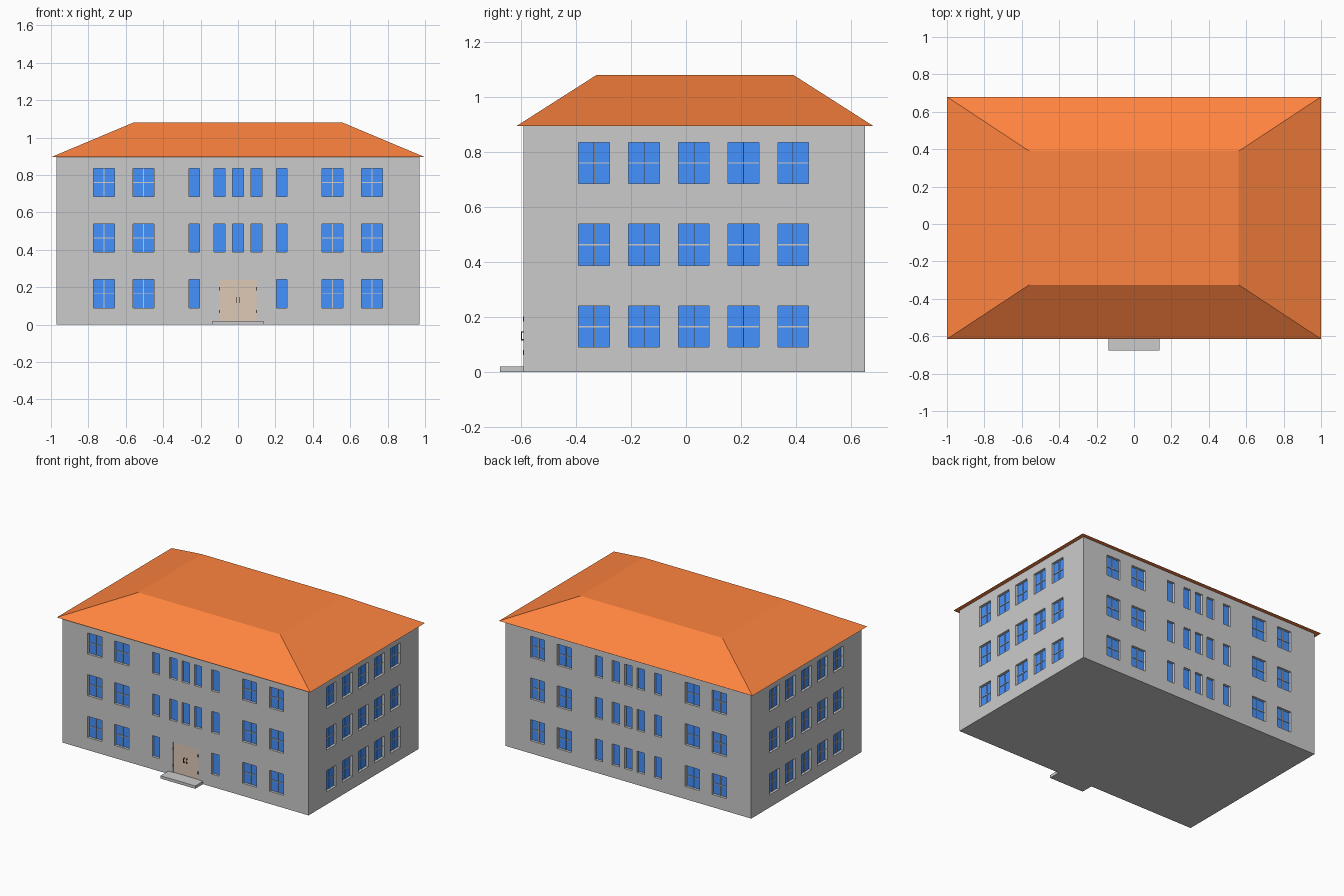
import bpy, bmesh
from mathutils import Vector, Matrix

if "Cube" in bpy.data.objects:
    bpy.data.objects.remove(bpy.data.objects["Cube"])

X, Y0, Y1, EAVE = 0.97, -0.59, 0.65, 0.895   # wall extents


def material(name, rgb):
    m = bpy.data.materials.new(name)
    m.diffuse_color = (*rgb, 1)
    m.use_nodes = True
    m.node_tree.nodes["Principled BSDF"].inputs["Base Color"].default_value = m.diffuse_color
    return m


RED = material("roof_red", (1.0, 0.23, 0.05))
BLUE = material("glass_blue", (0.06, 0.29, 1.0))
BROWN = material("door_brown", (0.74, 0.585, 0.47))
DARK = material("dark_metal", (0.08, 0.07, 0.06))


def box(bm, a, b):
    a, b = Vector(a), Vector(b)
    size = [abs(q - p) for p, q in zip(a, b)]
    bmesh.ops.create_cube(bm, size=1, matrix=Matrix.Translation((a + b) / 2) @ Matrix.Diagonal((*size, 1)))


def make(name, bm, mat=None):
    bmesh.ops.recalc_face_normals(bm, faces=bm.faces)
    me = bpy.data.meshes.new(name)
    bm.to_mesh(me)
    bm.free()
    ob = bpy.data.objects.new(name, me)
    bpy.context.collection.objects.link(ob)
    if mat:
        me.materials.append(mat)
    return ob


# Map distance along a wall (u) and depth behind its face (d) to x, y
WALLS = {
    "front": lambda u, d, z: (u, Y0 + d, z),
    "back": lambda u, d, z: (u, Y1 - d, z),
    "right": lambda u, d, z: (X - d, u, z),
    "left": lambda u, d, z: (-X + d, u, z),
}
WIDE, NARROW, HEIGHT = 0.112, 0.058, 0.15
LONG = [(s * u, w) for s in (-1, 1) for u, w in
        ((0.717, WIDE), (0.505, WIDE), (0.234, NARROW), (0.098, NARROW))] + [(0, NARROW)]
SHORT = [(0.028 + 0.181 * i, WIDE) for i in range(-2, 3)]
FLOORS = (0.09, 0.388, 0.685)

holes, glass, bars = bmesh.new(), bmesh.new(), bmesh.new()
for side, at in WALLS.items():
    for z in FLOORS:
        for u, w in (LONG if side in ("front", "back") else SHORT):
            if side == "front" and z == FLOORS[0] and abs(u) < 0.15:
                continue  # the door stands here
            l, r, top, mid = u - w / 2, u + w / 2, z + HEIGHT, z + HEIGHT / 2
            box(holes, at(l, -0.02, z), at(r, 0.02, top))
            box(glass, at(l, 0.018, z), at(r, 0.024, top))
            if w == WIDE:
                box(bars, at(u - 0.0025, 0.012, z), at(u + 0.0025, 0.02, top))
                box(bars, at(l, 0.013, mid - 0.0025), at(r, 0.02, mid + 0.0025))
box(holes, (-0.1, Y0 - 0.02, 0.02), (0.1, Y0 + 0.015, 0.238))

# Walls with recessed openings
wall_bm = bmesh.new()
box(wall_bm, (-X, Y0, 0), (X, Y1, EAVE))
walls = make("walls", wall_bm)
cutter = make("opening_cutter", holes)
cutter.hide_render = True
cutter.hide_set(True)
cut = walls.modifiers.new("openings", "BOOLEAN")
cut.operation, cut.solver, cut.object = "DIFFERENCE", "EXACT", cutter

make("window_glass", glass, BLUE)
make("window_bars", bars)

# Hipped roof with a flat top
bm = bmesh.new()
low = [bm.verts.new((x, y, EAVE)) for x, y in ((-1, -0.615), (1, -0.615), (1, 0.68), (-1, 0.68))]
high = [bm.verts.new((x, y, 1.08)) for x, y in
        ((-0.56, -0.325), (0.56, -0.325), (0.56, 0.39), (-0.56, 0.39))]
bm.faces.new(low[::-1])
bm.faces.new(high)
for i in range(4):
    j = (i + 1) % 4
    bm.faces.new((low[i], low[j], high[j], high[i]))
make("roof", bm, RED)

# Door step
bm = bmesh.new()
box(bm, (-0.137, -0.677, 0), (0.137, Y0 + 0.005, 0.02))
make("door_step", bm)

# Double door, pull handles and hinges
door, handles, hinges = bmesh.new(), bmesh.new(), bmesh.new()
for s in (-1, 1):
    box(door, (s * 0.0008, Y0 + 0.005, 0.02), (s * 0.1, Y0 + 0.02, 0.238))
    x0, x1 = s * 0.008, s * 0.012
    box(handles, (x0, Y0 - 0.01, 0.115), (x1, Y0 - 0.006, 0.147))
    for z in (0.115, 0.143):
        box(handles, (x0, Y0 - 0.006, z), (x1, Y0 + 0.007, z + 0.004))
    for z in (0.07, 0.192):
        bmesh.ops.create_cone(hinges, cap_ends=True, segments=12, radius1=0.003, radius2=0.003,
                              depth=0.018, matrix=Matrix.Translation((s * 0.099, Y0, z)))
make("door_leaves", door, BROWN)
make("door_handles", handles, DARK)
make("door_hinges", hinges, DARK)
